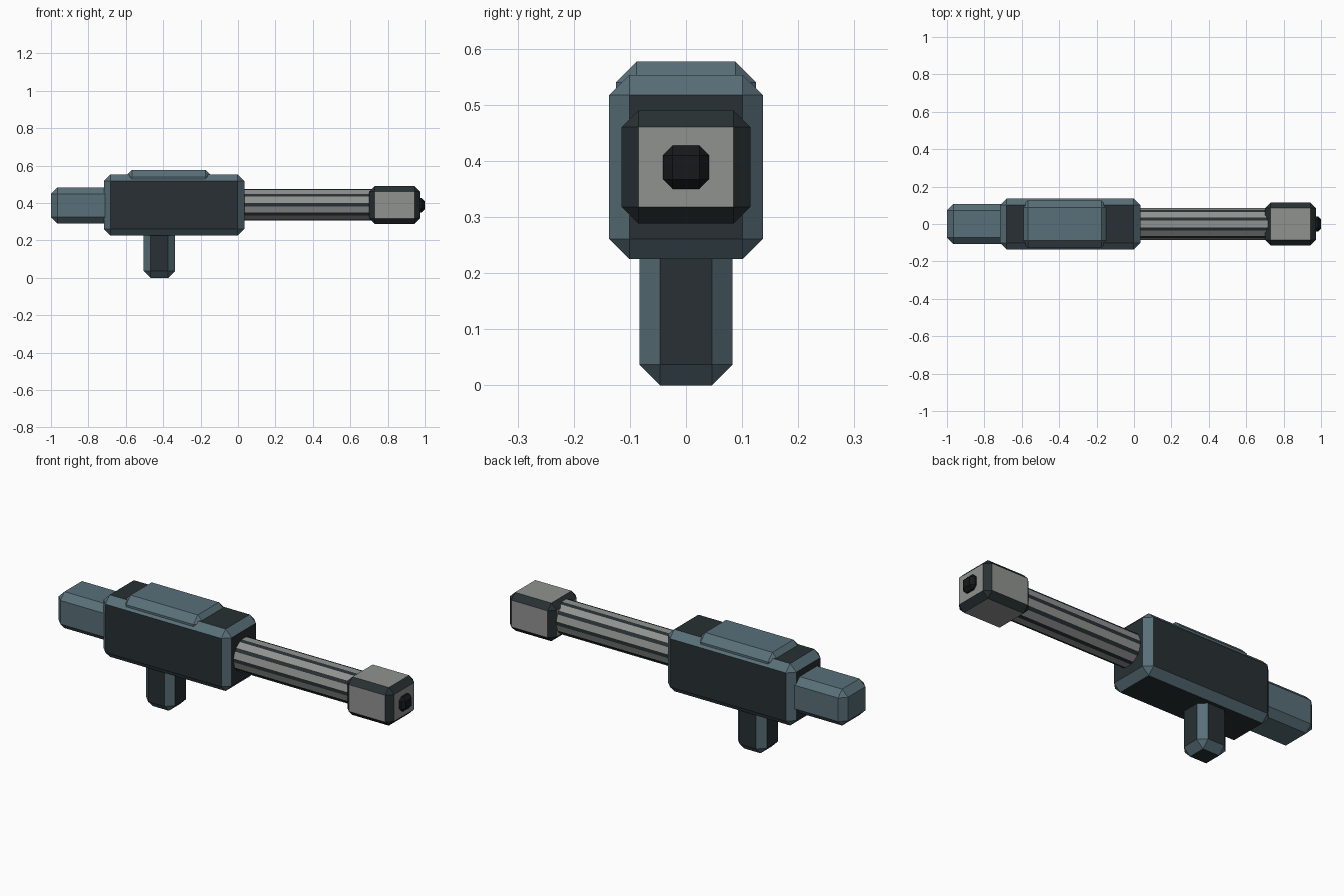
import bpy, bmesh, math
from mathutils import Matrix, Vector

if "Cube" in bpy.data.objects:
    bpy.data.objects.remove(bpy.data.objects["Cube"])


def material(name, rgb):
    m = bpy.data.materials.new(name)
    m.diffuse_color = (*rgb, 1)
    m.use_nodes = True
    m.node_tree.nodes["Principled BSDF"].inputs["Base Color"].default_value = m.diffuse_color
    return m


DARK = material("dark_steel", (0.021, 0.030, 0.033))
BLUE = material("blue_grey", (0.10, 0.16, 0.19))
LIGHT = material("light_grey", (0.28, 0.29, 0.28))
BLACK = material("black", (0.008, 0.009, 0.010))


def finish(bm, name, chamfer, face_mat, edge_mat):
    # Chamfer every edge; the new faces take the second material
    bmesh.ops.bevel(bm, geom=bm.edges[:], offset=chamfer, offset_type='OFFSET',
                    segments=1, affect='EDGES', profile=0.5, material=1)
    bmesh.ops.recalc_face_normals(bm, faces=bm.faces[:])
    me = bpy.data.meshes.new(name)
    me.materials.append(face_mat)
    me.materials.append(edge_mat)
    bm.to_mesh(me)
    bm.free()
    ob = bpy.data.objects.new(name, me)
    bpy.context.collection.objects.link(ob)
    return ob


def block(name, x, half_y, z, chamfer, face_mat, edge_mat):
    bm = bmesh.new()
    centre = Vector(((x[0] + x[1]) / 2, 0, (z[0] + z[1]) / 2))
    size = Matrix.Diagonal((x[1] - x[0], half_y * 2, z[1] - z[0], 1))
    bmesh.ops.create_cube(bm, size=1, matrix=Matrix.Translation(centre) @ size)
    return finish(bm, name, chamfer, face_mat, edge_mat)


# Main housing, raised lid, rear block and grip
block("housing", (-0.717, 0.034), 0.137, (0.225, 0.553), 0.036, DARK, BLUE)
block("lid", (-0.605, -0.137), 0.125, (0.43, 0.577), 0.037, BLUE, BLUE)
block("rear_block", (-1.0, -0.60), 0.107, (0.290, 0.483), 0.034, BLUE, BLUE)
block("grip", (-0.506, -0.336), 0.083, (0.0, 0.30), 0.037, DARK, BLUE)

# Ten-sided barrel with dark chamfered edges
bm = bmesh.new()
bmesh.ops.create_cone(bm, cap_ends=True, segments=10, radius1=0.089,
                      radius2=0.089, depth=0.80)
pose = Matrix.Translation((0.37, 0, 0.391)) @ Matrix.Rotation(math.pi / 2, 4, 'Y')
# Turn so that a corner points to each side and a flat faces up
first = bm.verts[:][0].co
turn = Matrix.Rotation(math.pi / 2 - math.atan2(first.y, first.x), 4, 'Z')
bm.transform(pose @ turn)
finish(bm, "barrel", 0.01, LIGHT, DARK)

# Muzzle block and bore plug
block("muzzle", (0.70, 0.973), 0.115, (0.288, 0.490), 0.030, LIGHT, DARK)
block("bore", (0.93, 1.0), 0.041, (0.350, 0.427), 0.017, BLACK, BLACK)
